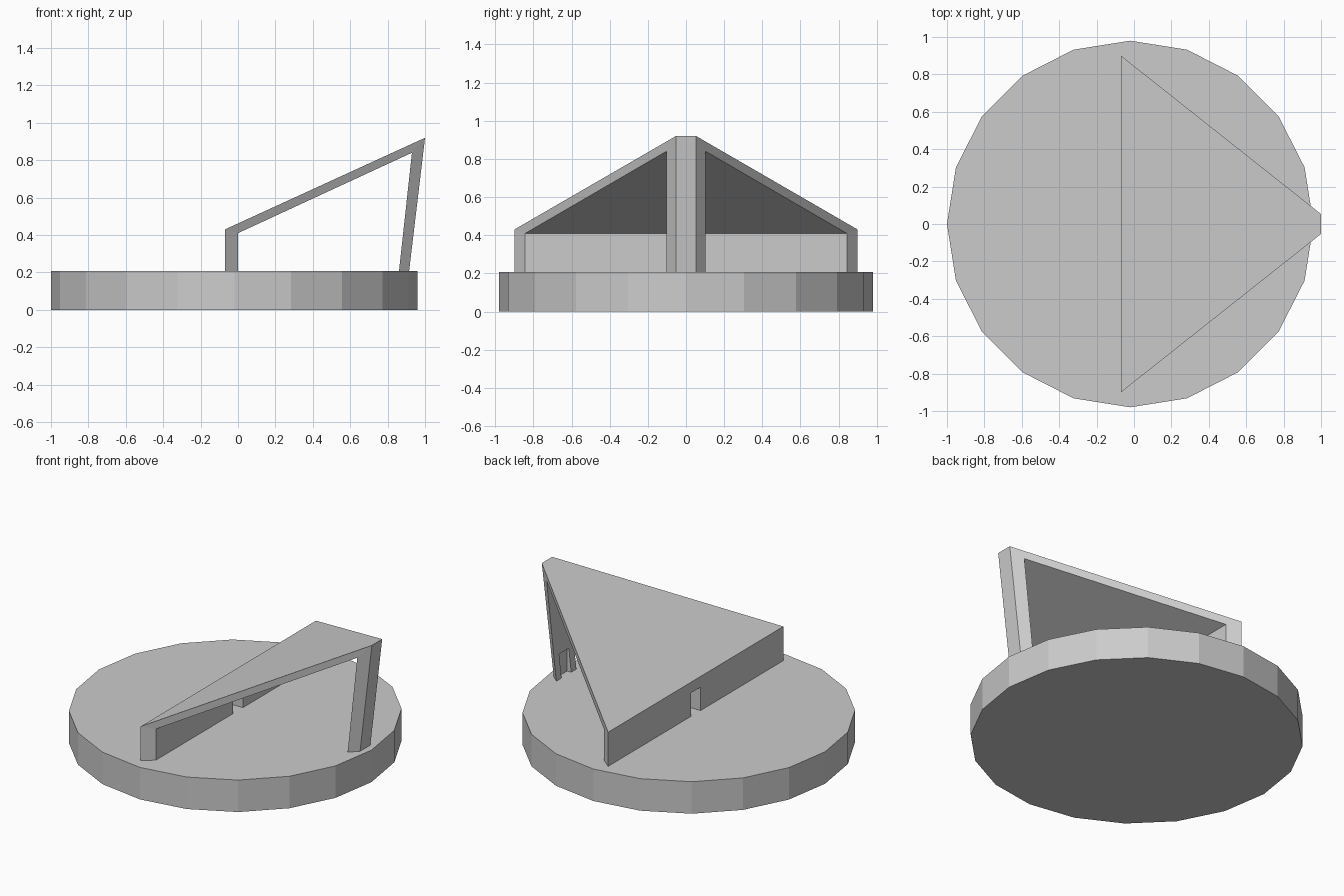
import bpy, bmesh
from mathutils import Matrix

if "Cube" in bpy.data.objects:
    bpy.data.objects.remove(bpy.data.objects["Cube"])

# Low-poly disc base
bpy.ops.mesh.primitive_cylinder_add(vertices=20, radius=0.98, depth=0.208,
                                    location=(-0.02, 0, 0.104))
base = bpy.context.object
base.name = "disc_base"
# put a corner on the x axis
base.data.transform(Matrix.Rotation(1.5707963, 4, 'Z'))

# Folded stand: (x, z, half width in y) along the outside and the inside
outer = [(-0.07, 0.2, 0.9), (-0.07, 0.43, 0.9), (1.0, 0.92, 0.053), (0.914, 0.2, 0.053)]
inner = [(0.0, 0.2, 0.843), (0.0, 0.41, 0.843), (0.93, 0.84, 0.103), (0.86, 0.2, 0.103)]

bm = bmesh.new()


def row(points, side):
    return [bm.verts.new((x, side * w, z)) for x, z, w in points]


o_l, o_r = row(outer, -1), row(outer, 1)
i_l, i_r = row(inner, -1), row(inner, 1)
strips = [o_l, o_r, i_r, i_l]
for a, b in zip(strips, strips[1:] + strips[:1]):
    for k in range(3):
        bm.faces.new((a[k], a[k + 1], b[k + 1], b[k]))
for k in (0, 3):
    bm.faces.new([s[k] for s in strips])
bmesh.ops.recalc_face_normals(bm, faces=bm.faces)
mesh = bpy.data.meshes.new("angled_stand")
bm.to_mesh(mesh)
bm.free()
stand = bpy.data.objects.new("angled_stand", mesh)
bpy.context.collection.objects.link(stand)


# Cable notches at the foot of the back wall and inside the front leg
def notch(name, x0, x1):
    bpy.ops.mesh.primitive_cube_add(size=1, location=((x0 + x1) / 2, 0, 0.255))
    cutter = bpy.context.object
    cutter.name = name
    cutter.scale = (x1 - x0, 0.1, 0.21)
    cutter.hide_render = True
    cutter.display_type = 'WIRE'
    mod = stand.modifiers.new(name, 'BOOLEAN')
    mod.operation = 'DIFFERENCE'
    mod.object = cutter


notch("wall_notch_cutter", -0.2, 0.1)
notch("leg_notch_cutter", 0.7, 0.89)
